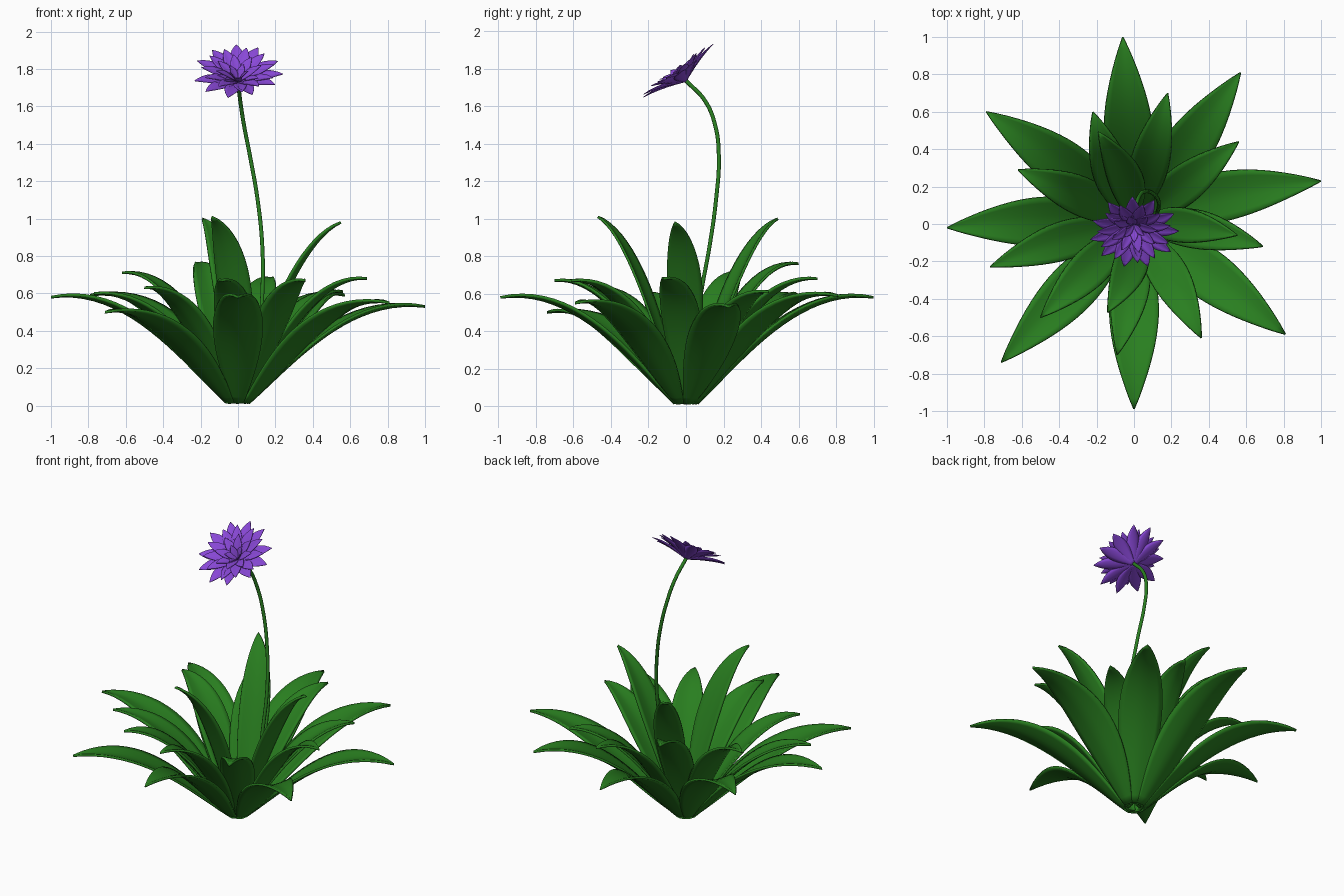
import bpy, bmesh, math, random
from mathutils import Vector

if "Cube" in bpy.data.objects:
    bpy.data.objects.remove(bpy.data.objects["Cube"])

random.seed(4)


def material(name, col):
    m = bpy.data.materials.new(name)
    m.diffuse_color = (*col, 1)
    m.use_nodes = True
    m.node_tree.nodes["Principled BSDF"].inputs["Base Color"].default_value = m.diffuse_color
    return m


green = material("leaf green", (0.022, 0.21, 0.014))
purple = material("petal purple", (0.25, 0.065, 0.68))


def bezier(p, t):
    s = 1 - t
    return p[0] * s**3 + p[1] * 3 * s * s * t + p[2] * 3 * s * t * t + p[3] * t**3


def add_blade(bm, ctrl, side, width, base, cup, rows, cols):
    """Cupped pointed blade swept along a cubic curve."""
    grid = []
    for i in range(rows + 1):
        t = i / rows
        c = bezier(ctrl, t)
        d = bezier(ctrl, min(t + .01, 1)) - bezier(ctrl, max(t - .01, 0))
        up = side.cross(d).normalized()
        half = width / 2 * (base * (1 - t)**2 + math.sin(math.pi * t**1.08)**.92 * .97 + .015)
        row = []
        for j in range(cols + 1):
            u = 2 * j / cols - 1
            row.append(bm.verts.new(c + side * (u * half) + up * (cup * half * abs(u)**1.5)))
        grid.append(row)
    for a, b in zip(grid, grid[1:]):
        for j in range(cols):
            bm.faces.new((a[j], b[j], b[j + 1], a[j + 1]))


def finish(name, bm, mat, thickness):
    bmesh.ops.recalc_face_normals(bm, faces=bm.faces[:])
    me = bpy.data.meshes.new(name)
    bm.to_mesh(me)
    bm.free()
    me.materials.append(mat)
    ob = bpy.data.objects.new(name, me)
    bpy.context.collection.objects.link(ob)
    mod = ob.modifiers.new("thickness", 'SOLIDIFY')
    mod.thickness = thickness
    mod.offset = 0
    bpy.context.view_layer.objects.active = ob
    ob.select_set(True)
    bpy.ops.object.shade_smooth_by_angle(angle=math.radians(50))
    ob.select_set(False)


def leaf_ring(name, tips, width, r0, p1, p2):
    """Rosette ring: each tip is x, y, z and a sideways bow."""
    bm = bmesh.new()
    for x, y, z, bow in tips:
        out = Vector((x, y, 0)).normalized()
        left = Vector((-out.y, out.x, 0))
        r = math.hypot(x, y)
        ctrl = [out * r0 + Vector((0, 0, .015)),
                out * r * p1[0] + left * bow + Vector((0, 0, z * p1[1])),
                out * r * p2[0] + left * bow + Vector((0, 0, z * p2[1])),
                Vector((x, y, z))]
        add_blade(bm, ctrl, -left, width, .2, .2, 20, 8)
    finish(name, bm, green, .014)


# Rosette of leaves, spreading at the outside and steep in the middle
leaf_ring("outer_leaves", [
    (-.06, 1.0, .58, 0), (.57, .81, .59, 0), (1.0, .23, .53, .05), (.81, -.59, .55, .02),
    (0, -.99, .58, 0), (-.71, -.74, .50, 0), (-1.0, -.02, .58, -.03), (-.79, .60, .59, -.03)],
    .255, .06, (.3, .42), (.6, 1.1))
leaf_ring("inner_leaves", [
    (.18, .70, .68, 0), (.56, .44, .61, 0), (.69, -.12, .68, .04), (.36, -.61, .67, .03),
    (-.09, -.70, .67, .03), (-.50, -.50, .63, 0), (-.77, -.23, .60, -.03),
    (-.62, .29, .71, -.02), (-.22, .60, .76, .02)],
    .20, .045, (.3, .42), (.6, 1.03))
leaf_ring("upright_leaves", [
    (-.19, .49, 1.0, -.06), (.55, -.06, .98, .03), (-.14, -.47, 1.01, .06)],
    .18, .03, (.28, .38), (.6, .9))

# Flower stem, arching to the front at the top
cu = bpy.data.curves.new("flower_stem", 'CURVE')
cu.dimensions = '3D'
cu.bevel_depth = .011
cu.bevel_resolution = 2
cu.resolution_u = 8
cu.use_fill_caps = True
path = [(.03, .01, .04), (.11, .05, .35), (.13, .08, .6), (.13, .125, .85), (.105, .16, 1.1),
        (.065, .175, 1.33), (.032, .155, 1.5), (.012, .10, 1.63), (0, 0, 1.735)]
sp = cu.splines.new('BEZIER')
sp.bezier_points.add(len(path) - 1)
for bp, co in zip(sp.bezier_points, path):
    bp.co = co
    bp.handle_left_type = bp.handle_right_type = 'AUTO'
cu.materials.append(green)
bpy.context.collection.objects.link(bpy.data.objects.new("flower_stem", cu))

# Flower: rings of pointed petals around a forward tilted axis
axis = Vector((0, -.59, .81)).normalized()
right = Vector((1, 0, 0))
back = axis.cross(right)
centre = Vector((0, 0, 1.73))
for name, count, length, angle, width, turn in (
        ("outer_petals", 11, .248, 74, .08, .15), ("middle_petals", 11, .215, 65, .068, .6),
        ("inner_petals", 8, .155, 55, .055, .3), ("centre_petals", 5, .10, 38, .04, .6)):
    bm = bmesh.new()
    for k in range(count):
        ang = math.radians(angle + random.uniform(-4, 4))
        a = math.tau * (k + turn + random.uniform(-.1, .1)) / count + math.pi / 2
        out = right * math.cos(a) + back * math.sin(a)
        side = out.cross(axis)
        tip = out * math.sin(ang) + axis * math.cos(ang)
        bend = tip.cross(side) * (-.04 * length)
        ctrl = [centre, centre + tip * length * .38 + bend,
                centre + tip * length * .7 + bend, centre + tip * length]
        add_blade(bm, ctrl, side, width, .15, .25, 10, 4)
    finish(name, bm, purple, .003)
